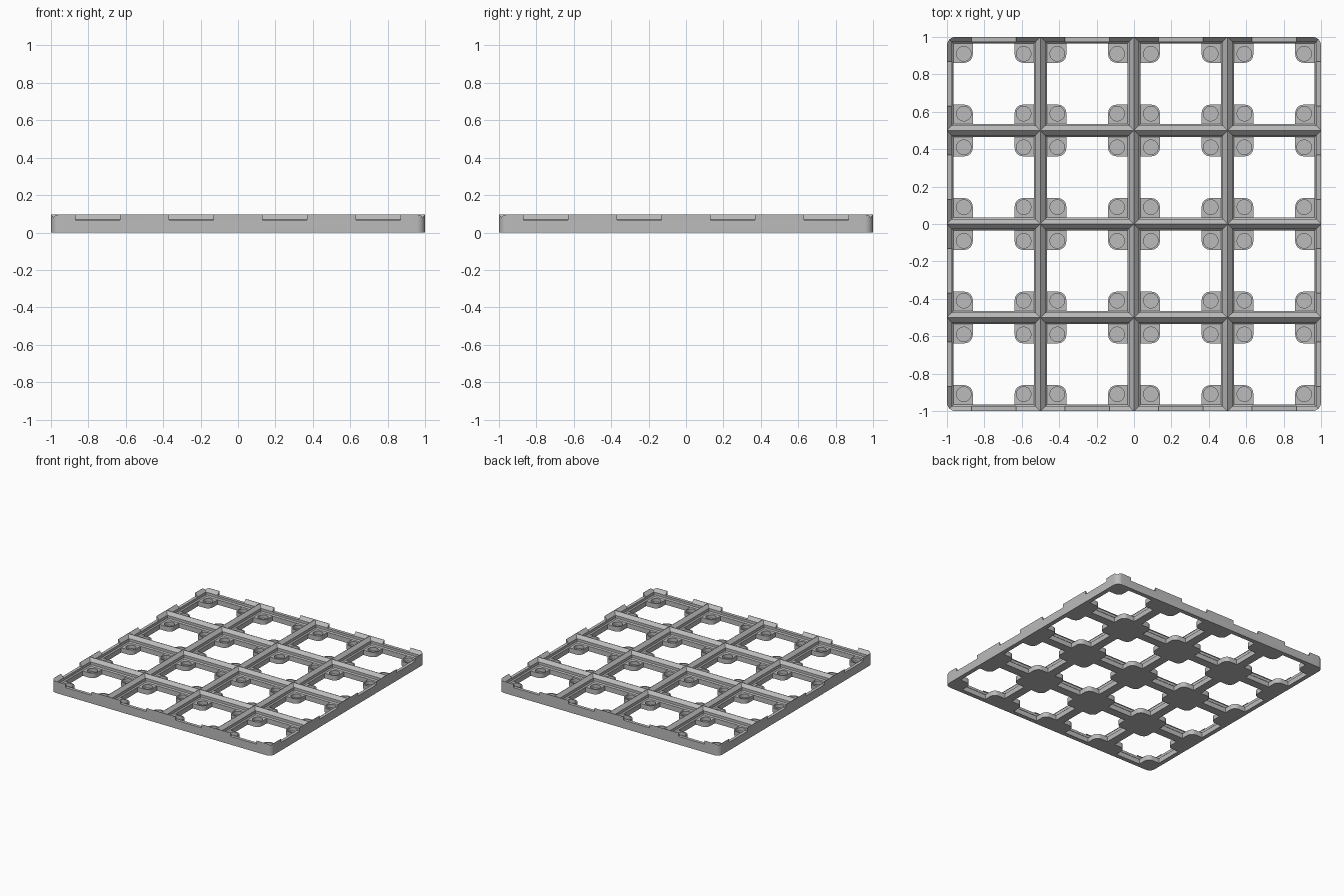
import bpy, bmesh, math

if "Cube" in bpy.data.objects:
    bpy.data.objects.remove(bpy.data.objects["Cube"])

TOP = 0.096      # overall height
FLOOR = 0.04     # level of the corner pads
CELLS = [-0.75, -0.25, 0.25, 0.75]

gray = bpy.data.materials.new("gray plastic")
gray.diffuse_color = (0.5, 0.5, 0.5, 1)
gray.use_nodes = True
gray.node_tree.nodes["Principled BSDF"].inputs["Base Color"].default_value = gray.diffuse_color


def loft(bm, rings):
    """Skin a closed solid through rings of matching points."""
    loops = [[bm.verts.new(p) for p in ring] for ring in rings]
    n = len(loops[0])
    for a, b in zip(loops, loops[1:]):
        for i in range(n):
            j = (i + 1) % n
            bm.faces.new((a[i], a[j], b[j], b[i]))
    bm.faces.new(loops[0][::-1])
    bm.faces.new(loops[-1])


def prism(bm, outline, z0, z1, ox=0, oy=0):
    loft(bm, [[(x + ox, y + oy, z) for x, y in outline] for z in (z0, z1)])


def make(name, bm):
    bmesh.ops.recalc_face_normals(bm, faces=bm.faces)
    mesh = bpy.data.meshes.new(name)
    bm.to_mesh(mesh)
    bm.free()
    mesh.materials.append(gray)
    ob = bpy.data.objects.new(name, mesh)
    bpy.context.collection.objects.link(ob)
    return ob


def arc(cx, cy, r, a0, a1, n=8):
    return [(cx + r * math.cos(math.radians(a0 + (a1 - a0) * i / n)),
             cy + r * math.sin(math.radians(a0 + (a1 - a0) * i / n)))
            for i in range(n + 1)]


def four_fold(quadrant):
    """Repeat a first-quadrant outline around the centre."""
    pts = []
    for k in range(4):
        c, s = (1, 0, -1, 0)[k], (0, 1, 0, -1)[k]
        pts += [(c * x - s * y, s * x + c * y) for x, y in quadrant]
    return pts


def rect(hx, hy):
    return [(hx, -hy), (hx, hy), (-hx, hy), (-hx, -hy)]


# Solid slab with rounded outer corners
bm = bmesh.new()
prism(bm, four_fold(arc(0.955, 0.955, 0.045, 0, 90)), 0, TOP)
plate = make("grid_plate", bm)

# Stepped square pockets: they leave ridged ribs between the cells
pockets = bmesh.new()
profile = [(0.2160, FLOOR), (0.2243, 0.0485), (0.2243, 0.070), (0.2492, TOP - 0.001), (0.2492, 0.2)]
# Through openings that leave a rounded pad in every cell corner
openings = bmesh.new()
H, C, R = 0.215, 0.112, 0.045
outline = four_fold([(H, C)] + arc(C + R, C + R, R, 270, 180) + [(C, H)])
# Blind round recesses in the pads
recesses = bmesh.new()
circle = arc(0, 0, 0.039, 0, 345, 23)
for cx in CELLS:
    for cy in CELLS:
        loft(pockets, [[(cx + x, cy + y, z) for x, y in rect(h, h)] for h, z in profile])
        prism(openings, outline, -0.1, 0.06, cx, cy)
        for sx in (-1, 1):
            for sy in (-1, 1):
                prism(recesses, circle, 0.012, 0.06, cx + sx * 0.16, cy + sy * 0.16)

# Shallow notches in the outer rim, one for each edge cell
notches = bmesh.new()
for c in CELLS:
    for s in (-1, 1):
        prism(notches, rect(0.12, 0.06), 0.067, 0.2, c, s * 1.02)
        prism(notches, rect(0.06, 0.12), 0.067, 0.2, s * 1.02, c)

# Cut the plate
bpy.context.view_layer.objects.active = plate
plate.select_set(True)
for name, cutter_mesh in (("pocket_cutter", pockets), ("opening_cutter", openings),
                          ("recess_cutter", recesses), ("notch_cutter", notches)):
    cutter = make(name, cutter_mesh)
    cutter.hide_render = True
    mod = plate.modifiers.new(name, 'BOOLEAN')
    mod.operation = 'DIFFERENCE'
    mod.solver = 'EXACT'
    mod.object = cutter
    bpy.ops.object.modifier_apply(modifier=mod.name)
    bpy.data.objects.remove(cutter)

bpy.ops.object.shade_smooth_by_angle(angle=math.radians(30))
